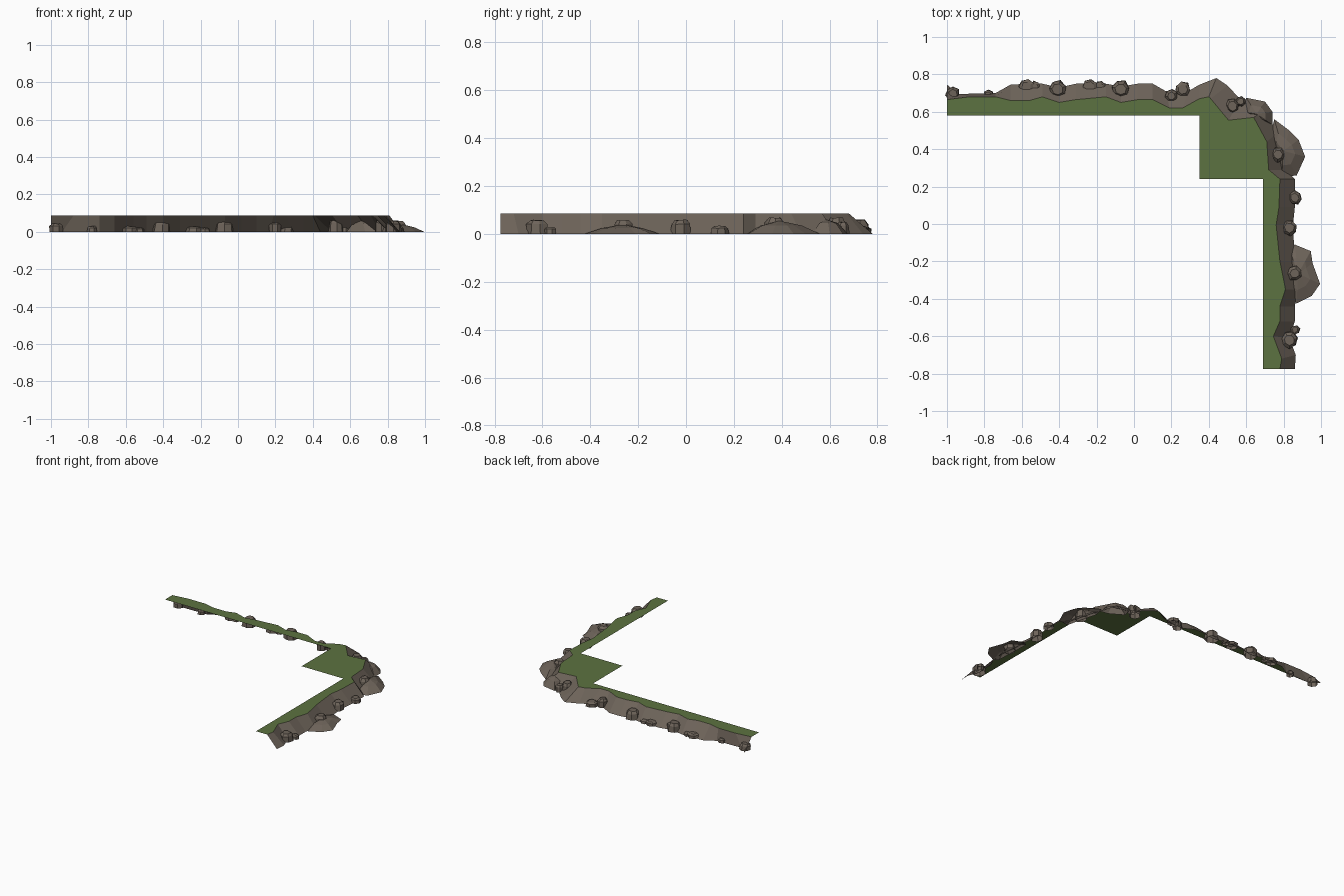
import bpy, bmesh, math, random
from mathutils import Vector

random.seed(4)
TOP = 0.086


def material(name, rgb):
    m = bpy.data.materials.new(name)
    m.diffuse_color = (*rgb, 1)
    return m


GRASS = material("grass green", (0.108, 0.168, 0.052))
ROCK = material("rock brown", (0.155, 0.127, 0.102))


def build(name, verts, faces, mat, fix=False):
    me = bpy.data.meshes.new(name)
    me.from_pydata(verts, [], faces)
    if fix:
        bm = bmesh.new()
        bm.from_mesh(me)
        bmesh.ops.recalc_face_normals(bm, faces=bm.faces)
        bm.to_mesh(me)
        bm.free()
    me.materials.append(mat)
    ob = bpy.data.objects.new(name, me)
    bpy.context.collection.objects.link(ob)
    return ob


# Cliff profile along the bend: lip x, lip y, foot x, foot y
EDGE = [
    (-1, .665, -1, .745), (-.88, .68, -.94, .695), (-.74, .68, -.74, .70),
    (-.66, .66, -.66, .745), (-.56, .66, -.56, .75), (-.49, .68, -.49, .75),
    (-.40, .65, -.40, .73), (-.31, .665, -.31, .75), (-.15, .68, -.15, .75),
    (-.07, .65, -.07, .735), (.02, .665, .02, .75), (.10, .665, .10, .75),
    (.19, .62, .17, .71), (.26, .62, .29, .71), (.35, .67, .35, .745),
    (.40, .68, .44, .78), (.41, .67, .50, .74), (.505, .555, .57, .665),
    (.64, .57, .71, .62), (.71, .44, .76, .48), (.72, .29, .81, .29),
    (.78, .24, .86, .24), (.775, .09, .86, .09), (.76, -.005, .85, -.005),
    (.78, -.20, .86, -.20), (.81, -.35, .875, -.35), (.78, -.44, .86, -.44),
    (.78, -.52, .86, -.52), (.745, -.60, .83, -.61), (.79, -.72, .865, -.70),
    (.78, -.775, .86, -.775)]
lip = [(a, b, TOP) for a, b, _, _ in EDGE]
foot = [(c, d, 0) for _, _, c, d in EDGE]
n = len(EDGE)

# Grass sheet behind the lip
inner = [(.69, -.775), (.69, .24), (.35, .24), (.35, .58), (-1, .58)]
outline = (lip + [(x, y, TOP) for x, y in inner])[::-1]
build("grass_top", outline, [range(len(outline))], GRASS)

# Sloping rock wall, open underneath like the grass
build("cliff_wall", lip + foot,
      [(i, n + i, n + i + 1, i + 1) for i in range(n - 1)], ROCK)


# Flat ledges spreading out from the foot of the wall
def ledge(name, pts, z_ring, z_peak):
    c = Vector((sum(p[0] for p in pts) / len(pts), sum(p[1] for p in pts) / len(pts)))
    k = len(pts)
    anchor = Vector(pts[0]).lerp(Vector(pts[-1]), .5)
    c = c.lerp(anchor, .4)
    verts = [(x, y, 0) for x, y in pts]
    for p in pts:
        q = Vector(p).lerp(c, .45)
        verts.append((q.x, q.y, z_ring))
    verts.append((c.x, c.y, z_peak))
    faces = []
    for i in range(k):
        j = (i + 1) % k
        faces += [(i, j, k + j, k + i), (k + i, k + j, 2 * k)]
    build(name, verts, faces, ROCK, True)


ledge("ledge_corner", [(.58, .60), (.60, .675), (.70, .655), (.74, .60), (.74, .53), (.68, .54)], .045, .06)
ledge("ledge_upper", [(.73, .48), (.75, .56), (.83, .50), (.88, .45), (.915, .36), (.87, .26), (.79, .25)], .035, .055)
ledge("ledge_lower", [(.83, -.13), (.86, -.11), (.945, -.145), (.955, -.21), (.995, -.32), (.95, -.385), (.87, -.425), (.84, -.40)], .024, .04)


# Chipped boulders set in the wall: x, y, radius, height
def boulder(name, x, y, r, h):
    turn, k, verts = random.random() * 2, 7, []
    for z, s in ((0, 1), (h * .72, .93), (h, .6)):
        for i in range(k):
            a = turn + math.tau * i / k
            q = r * s * random.uniform(.88, 1.1)
            verts.append((x + q * math.cos(a), y + q * math.sin(a),
                          z * random.uniform(.92, 1)))
    faces = [[2 * k + i for i in range(k)]]
    for row in (0, k):
        for i in range(k):
            j = (i + 1) % k
            faces.append((row + i, row + j, row + k + j, row + k + i))
    build(name, verts, faces, ROCK, True)


STONES = [
    (-.575, .735, .042, .03), (-.53, .735, .03, .022), (-.41, .72, .05, .06),
    (-.235, .735, .042, .03), (-.18, .735, .03, .022), (-.07, .72, .05, .06),
    (-.97, .695, .04, .045), (-.78, .69, .028, .03), (.20, .685, .035, .06),
    (.26, .72, .042, .035), (.525, .63, .042, .07), (.57, .655, .03, .05),
    (.77, .37, .042, .07), (.86, .14, .038, .035), (.83, -.02, .045, .06),
    (.86, -.265, .042, .06), (.83, -.62, .047, .06), (.862, -.565, .026, .03)]
for i, s in enumerate(STONES):
    boulder(f"boulder_{i + 1}", *s)
